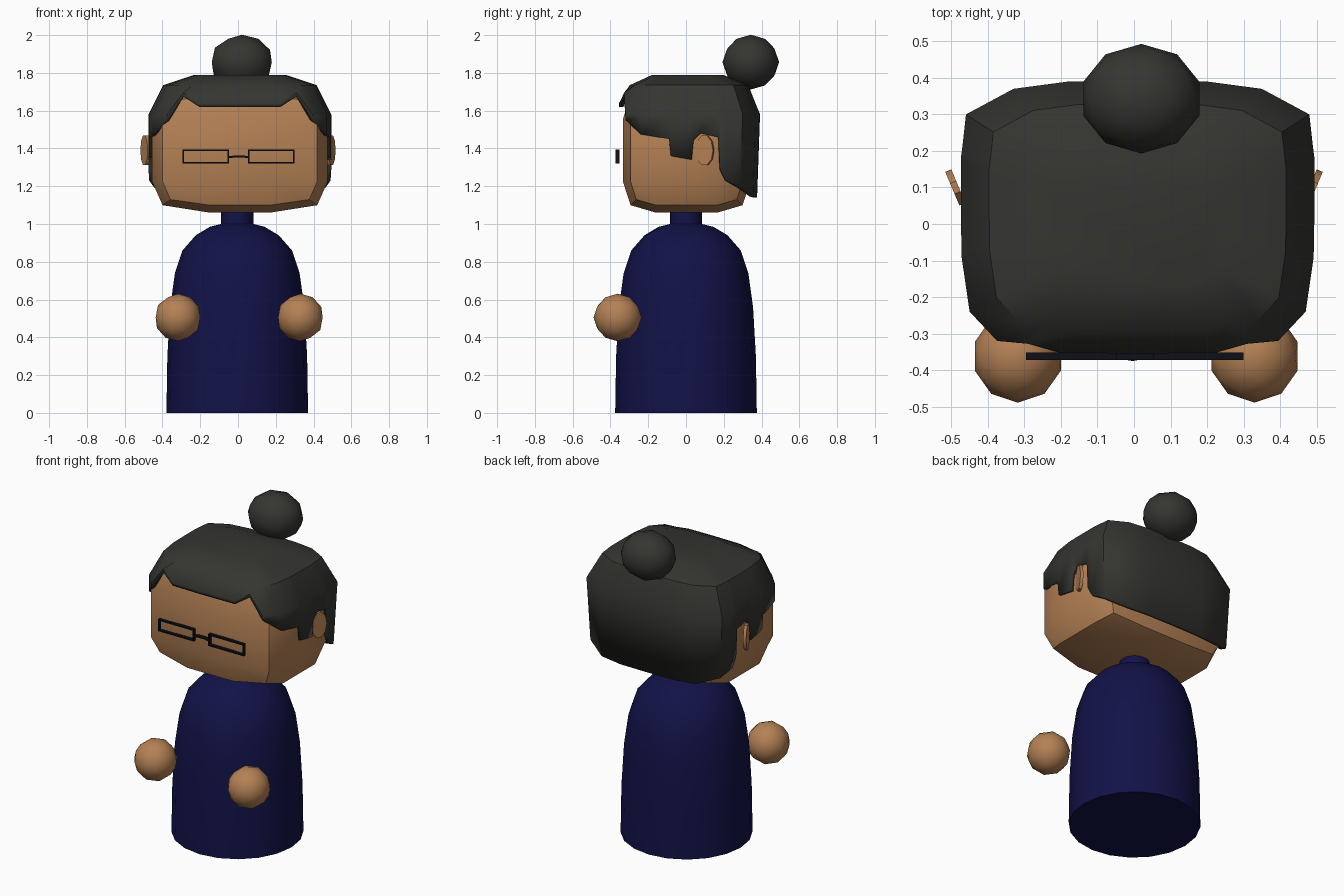
import bpy, bmesh, math
from mathutils import Matrix, Vector

if "Cube" in bpy.data.objects:
    bpy.data.objects.remove(bpy.data.objects["Cube"])


def material(name, rgb):
    m = bpy.data.materials.new(name)
    m.diffuse_color = (*rgb, 1)
    m.use_nodes = True
    m.node_tree.nodes["Principled BSDF"].inputs["Base Color"].default_value = m.diffuse_color
    return m


SKIN = material("skin_tone", (0.46, 0.22, 0.09))
HAIR = material("dark_hair", (0.035, 0.035, 0.031))
NAVY = material("navy_cloth", (0.006, 0.006, 0.065))
BLACK = material("frame_black", (0.004, 0.005, 0.008))


def finish(name, bm, mat, smooth=40):
    bmesh.ops.recalc_face_normals(bm, faces=bm.faces)
    me = bpy.data.meshes.new(name)
    bm.to_mesh(me)
    bm.free()
    ob = bpy.data.objects.new(name, me)
    bpy.context.collection.objects.link(ob)
    me.materials.append(mat)
    if smooth:
        bpy.ops.object.select_all(action='DESELECT')
        bpy.context.view_layer.objects.active = ob
        ob.select_set(True)
        bpy.ops.object.shade_smooth_by_angle(angle=math.radians(smooth))
    return ob


def loft(bm, rings, cap_bottom=True):
    rows = [[bm.verts.new(p) for p in r] for r in rings]
    n = len(rows[0])
    for a, b in zip(rows, rows[1:]):
        for i in range(n):
            j = (i + 1) % n
            bm.faces.new((a[i], a[j], b[j], b[i]))
    bm.faces.new(rows[-1])
    if cap_bottom:
        bm.faces.new(rows[0][::-1])


def box(bm, x0, x1, y0, y1, z0, z1):
    m = Matrix.Translation(((x0 + x1) / 2, (y0 + y1) / 2, (z0 + z1) / 2))
    bmesh.ops.create_cube(bm, size=1, matrix=m @ Matrix.Diagonal((x1 - x0, y1 - y0, z1 - z0, 1)))


def ball(name, centre, radii, mat):
    bm = bmesh.new()
    m = Matrix.Translation(centre) @ Matrix.Diagonal((*radii, 1))
    bmesh.ops.create_icosphere(bm, subdivisions=2, radius=1, matrix=m)
    return finish(name, bm, mat, 60)


# Body with neck: turned profile
profile = [(0.375, 0), (0.37, 0.3), (0.355, 0.56), (0.33, 0.74), (0.29, 0.86),
           (0.22, 0.94), (0.145, 0.985), (0.085, 1.0), (0.085, 1.08)]
bm = bmesh.new()
SIDES = 20
loft(bm, [[(r * math.cos(2 * math.pi * i / SIDES) - 0.004, r * math.sin(2 * math.pi * i / SIDES), z)
           for i in range(SIDES)] for r, z in profile])
finish("body", bm, NAVY)

# Head: box with three faces per side, edges and corners pulled in
bm = bmesh.new()
bmesh.ops.create_cube(bm, size=2)
bmesh.ops.subdivide_edges(bm, edges=bm.edges[:], cuts=2, use_grid_fill=True)
half = Vector((0.465, 0.337, 0.33))
inner = (0.34, 0.48, 0.5)
for v in bm.verts:
    outer = [abs(c) > 0.9 for c in v.co]
    pull = {1: 1.0, 2: 0.88, 3: 0.79}[sum(outer)]
    v.co = Vector([math.copysign((pull if outer[k] else inner[k]) * half[k], v.co[k])
                   for k in range(3)]) + Vector((0.01, 0.003, 1.39))
finish("head", bm, SKIN)

# Hair cap: plan outline with a cut lower edge (x, y, lower z), one half mirrored
plan = [(0, -.355, 1.62), (.215, -.352, 1.62), (.30, -.328, 1.675), (.385, -.32, 1.55),
        (.46, -.24, 1.475), (.482, -.09, 1.45), (.482, -.08, 1.36), (.484, .03, 1.34),
        (.484, .04, 1.44), (.484, .08, 1.48), (.484, .17, 1.46), (.484, .18, 1.29),
        (.48, .21, 1.23), (.47, .30, 1.19), (.34, .37, 1.145), (.19, .39, 1.14), (0, .392, 1.14)]
plan += [(-x, y, z) for x, y, z in plan[-2:0:-1]]
rings = [[(0.01 + x * (0.96 if y > .25 else 1), y * (0.96 if y > .25 else 1), z) for x, y, z in plan],
         [(0.01 + x, y, max(1.58, z + 0.02)) for x, y, z in plan]]
for s, h in ((0.84, 1.735), (0.5, 1.79)):
    rings.append([(0.01 + x * s, y * s, h) for x, y, z in plan])
bm = bmesh.new()
loft(bm, rings, cap_bottom=False)
hair = finish("hair", bm, HAIR)
shell = hair.modifiers.new("thickness", 'SOLIDIFY')
shell.thickness = 0.02
shell.offset = -1

# Hair bun
ball("hair_bun", (0.02, 0.343, 1.857), (0.167, 0.15, 0.145), HAIR)

for side, tag in ((-1, "left"), (1, "right")):
    # Hands
    ball(tag + "_hand", (0.006 + side * 0.324, -0.362, 0.505), (0.124, 0.127, 0.126), SKIN)
    # Ears: thin flaring discs
    bm = bmesh.new()
    m = (Matrix.Translation((side * 0.489, 0.1, 1.39)) @ Matrix.Rotation(-side * 0.4, 4, 'Z')
         @ Matrix.Diagonal((1, 0.05, 0.082, 1)) @ Matrix.Rotation(math.pi / 2, 4, 'Y'))
    bmesh.ops.create_cone(bm, cap_ends=True, segments=10, radius1=1, radius2=1, depth=0.018, matrix=m)
    finish(tag + "_ear", bm, SKIN)

# Glasses: two rectangular frames and a slightly raised bridge
bm = bmesh.new()
Y0, Y1, T = -0.372, -0.352, 0.009
for x0, x1 in ((-0.295, -0.047), (0.053, 0.3)):
    for z in (1.32, 1.395 - T):
        box(bm, x0, x1, Y0, Y1, z, z + T)
    for x in (x0, x1 - T):
        box(bm, x, x + T, Y0, Y1, 1.32, 1.395)
bridge = [(-0.05, 1.35), (-0.03, 1.358), (0.036, 1.358), (0.056, 1.35)]
for (xa, za), (xb, zb) in zip(bridge, bridge[1:]):
    box(bm, xa, xb, Y0, Y1, (za + zb) / 2 - 0.005, (za + zb) / 2 + 0.005)
finish("glasses", bm, BLACK, 0)
